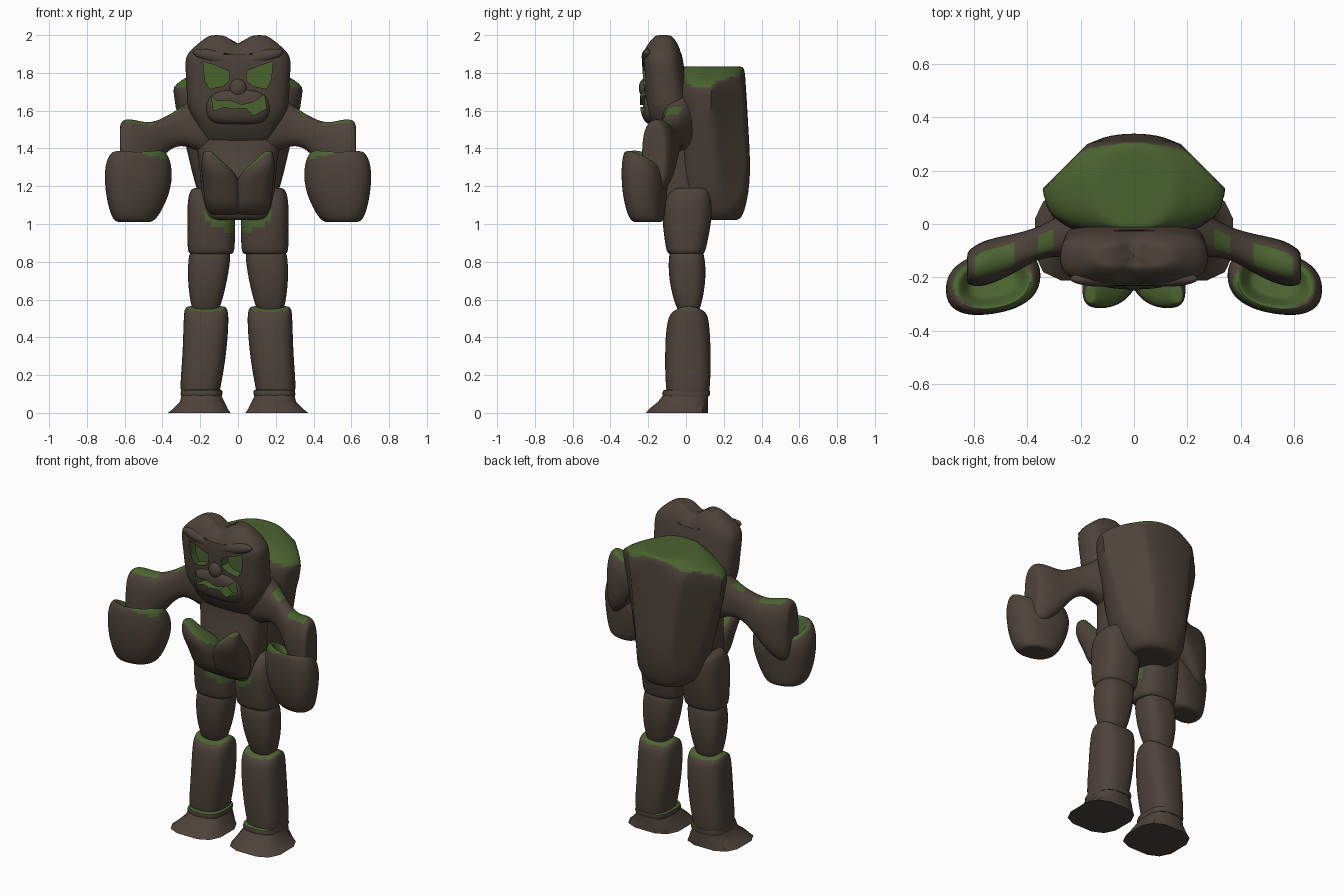
import bpy, bmesh, math
from mathutils import Vector

cube = bpy.data.objects.get("Cube")
if cube:
    bpy.data.objects.remove(cube, do_unlink=True)


def material(name, color):
    m = bpy.data.materials.new(name)
    m.use_nodes = True
    m.diffuse_color = color
    bsdf = next(n for n in m.node_tree.nodes if n.type == 'BSDF_PRINCIPLED')
    bsdf.inputs["Base Color"].default_value = color
    bsdf.inputs["Roughness"].default_value = 0.9
    return m


MATS = [material("bark_brown", (0.075, 0.056, 0.042, 1)),
        material("moss_green", (0.07, 0.125, 0.03, 1))]


def make_object(name, bm):
    bmesh.ops.recalc_face_normals(bm, faces=bm.faces)
    mesh = bpy.data.meshes.new(name)
    bm.to_mesh(mesh)
    bm.free()
    for m in MATS:
        mesh.materials.append(m)
    obj = bpy.data.objects.new(name, mesh)
    bpy.context.collection.objects.link(obj)
    return obj


def finish(obj, moss=None, sub=2, cutters=(), shape=None):
    """Apply subdivision, carving and shaping, then grow moss by a rule."""
    if sub:
        obj.modifiers.new("smooth", 'SUBSURF').levels = sub
    for c in cutters:
        b = obj.modifiers.new("carve", 'BOOLEAN')
        b.object, b.operation, b.solver = c, 'DIFFERENCE', 'EXACT'
    dg = bpy.context.evaluated_depsgraph_get()
    mesh = bpy.data.meshes.new_from_object(obj.evaluated_get(dg))
    obj.modifiers.clear()
    obj.data = mesh
    if shape:
        for v in mesh.vertices:
            shape(v.co)
        mesh.update()
    for p in mesh.polygons:
        p.use_smooth = True
        if moss and moss(p.center, p.normal):
            p.material_index = 1
    mesh.set_sharp_from_angle(angle=math.radians(40))
    return obj


def loft(name, rings, axis='z', side=1, n=16, power=3.0):
    """Rings are (station, a0, a1, b0, b1); each is a rounded box outline."""
    bm = bmesh.new()

    def ring(t, a0, a1, b0, b1, k=1.0):
        verts = []
        for i in range(n):
            w = 2 * math.pi * (i + 0.5) / n
            c, s = math.cos(w), math.sin(w)
            a = (a0 + a1) / 2 + k * (a1 - a0) / 2 * math.copysign(abs(c) ** (2 / power), c)
            b = (b0 + b1) / 2 + k * (b1 - b0) / 2 * math.copysign(abs(s) ** (2 / power), s)
            co = (a, b, t) if axis == 'z' else (t, a, b)
            verts.append(bm.verts.new((co[0] * side, co[1], co[2])))
        return verts

    loops = [ring(*rings[0], k=0.7)] + [ring(*r) for r in rings] + [ring(*rings[-1], k=0.7)]
    for lo, hi in zip(loops, loops[1:]):
        for i in range(n):
            j = (i + 1) % n
            bm.faces.new((lo[i], lo[j], hi[j], hi[i]))
    bm.faces.new(loops[0])
    bm.faces.new(loops[-1])
    return make_object(name, bm)


def lump(name, center, size, tilt=0.0):
    bm = bmesh.new()
    bmesh.ops.create_icosphere(bm, subdivisions=3, radius=1)
    for v in bm.verts:
        x = v.co.x
        v.co = Vector([c + s * d for c, s, d in zip(center, size, v.co)])
        v.co.z += tilt * x
    return finish(make_object(name, bm), sub=0)


def cutter(name, outline, side=1):
    """Mossy prism pushed into the face from the front."""
    bm = bmesh.new()
    face = bm.faces.new([bm.verts.new((x * side, -0.165, z)) for x, z in outline])
    ext = bmesh.ops.extrude_face_region(bm, geom=[face])["geom"]
    for v in ext:
        if isinstance(v, bmesh.types.BMVert):
            v.co.y = -0.4
    for f in bm.faces:
        f.material_index = 1
    obj = make_object(name, bm)
    obj.hide_render = True
    return obj


def chamfer_back(co):
    """Trim the back to six sides in plan, narrowing downward."""
    d = co.y - 0.13
    limit = 0.345 - d if d > 0 else 0.345 + 0.3 * d
    limit *= 1 - 0.5 * max(0.0, 1.7 - co.z)
    co.x = max(-limit, min(limit, co.x))


def notch_crown(co):
    """Dip between the two halves of the crown."""
    if co.z > 1.9:
        co.z -= 0.045 * math.exp(-(co.x / 0.05) ** 2)


def tilt_palm(co):
    """Raise the front and the ends of the hand's rim, and swing it outward."""
    k = max(0.0, (co.z - 1.15) / 0.2)
    u = abs(co.x) - 0.53
    co.z += k * (-0.45 * (co.y + 0.25) + 1.5 * u * u)
    co.y -= 0.15 * u


def peak_shin(co):
    """Shin rim drops toward its front and back."""
    co.z -= 4 * max(0.0, co.z - 0.4) / 0.16 * (co.y - 0.015) ** 2


def palm_moss(c, n):
    return n.z > 0.1 and ((abs(c.x) - .525) / .155) ** 2 + ((c.y + .225) / .095) ** 2 < 1


def arm_moss(c, n):
    return n.z > 0.7 and (0.44 < abs(c.x) < 0.59 or 0.31 < abs(c.x) < 0.355)


def upward(limit):
    return lambda c, n: n.z > limit


SIDES = ((1, "left"), (-1, "right"))

# Torso: hunched back with a mossy top, and the chest in front of it
finish(loft("hunched_back", [
    (1.02, -.14, .14, .02, .29), (1.08, -.19, .19, -.05, .32),
    (1.25, -.245, .245, -.08, .35), (1.5, -.3, .3, -.08, .335),
    (1.67, -.355, .355, -.06, .325), (1.74, -.36, .36, -.05, .32),
    (1.82, -.19, .19, -.035, .315), (1.835, -.15, .15, -.02, .3)],
    power=2.35), moss=upward(0.5), shape=chamfer_back)
finish(loft("chest", [
    (1.02, -.17, .17, -.15, .1), (1.06, -.19, .19, -.18, .1),
    (1.2, -.2, .2, -.18, .1), (1.36, -.21, .21, -.14, .1),
    (1.5, -.25, .25, -.13, .1), (1.6, -.25, .25, -.13, .1)]))

# Head, with carved eyes and mouth
eyes = [cutter(s + "_eye_cutter", [(.045, 1.81), (.045, 1.76), (.08, 1.73), (.15, 1.715),
                                   (.175, 1.76), (.185, 1.86), (.12, 1.84)], k)
        for k, s in SIDES]
mouth = cutter("mouth_cutter", [
    (-.14, 1.675), (-.11, 1.65), (-.05, 1.655), (.02, 1.63), (.08, 1.645), (.14, 1.685),
    (.15, 1.61), (.08, 1.575), (.04, 1.615), (-.03, 1.61), (-.07, 1.62), (-.13, 1.6)])
finish(loft("head", [
    (1.42, -.2, .2, -.12, .04), (1.51, -.21, .21, -.185, .04),
    (1.6, -.275, .275, -.215, .03), (1.72, -.275, .275, -.225, .01),
    (1.84, -.285, .285, -.235, -.01), (1.9, -.28, .28, -.235, -.02),
    (1.95, -.22, .22, -.21, -.035), (2.0, -.16, .16, -.17, -.07)],
    power=3.0), cutters=eyes + [mouth], shape=notch_crown)
finish(loft("muzzle", [
    (1.53, -.13, .13, -.21, -.08), (1.57, -.18, .18, -.24, -.08),
    (1.67, -.18, .18, -.25, -.08), (1.71, -.12, .12, -.235, -.08)]),
    cutters=[mouth])
for c in eyes + [mouth]:
    bpy.data.objects.remove(c, do_unlink=True)
lump("nose", (0, -.22, 1.72), (.045, .03, .05))

for k, s in SIDES:
    lump(s + "_brow", (.12 * k, -.205, 1.885), (.12, .03, .035), tilt=.025 * k)

    # Belly pouch halves, flaring up and forward
    finish(loft(s + "_belly_pouch", [
        (1.05, -.02, .15, -.19, -.05), (1.1, -.03, .18, -.25, -.05),
        (1.2, -.02, .185, -.285, -.08), (1.27, .01, .195, -.315, -.13),
        (1.33, .08, .195, -.32, -.2), (1.385, .14, .185, -.3, -.23)],
        side=k, power=2.4), moss=upward(0.5))

    # Arm, running outward from the shoulder and down to the wrist
    finish(loft(s + "_arm", [
        (.14, -.14, .08, 1.36, 1.74), (.23, -.13, .06, 1.39, 1.68),
        (.3, -.12, .02, 1.42, 1.62), (.38, -.14, -.02, 1.39, 1.57),
        (.47, -.2, -.04, 1.25, 1.53), (.57, -.24, -.06, 1.15, 1.565),
        (.625, -.23, -.1, 1.18, 1.55)], axis='x', side=k, power=2.5), moss=arm_moss)

    # Cupped hand with a mossy palm
    finish(loft(s + "_hand", [
        (1.01, .45, .65, -.28, -.12), (1.05, .41, .68, -.31, -.11),
        (1.19, .345, .71, -.34, -.1), (1.29, .345, .71, -.34, -.1),
        (1.36, .38, .675, -.325, -.12), (1.35, .4, .65, -.3, -.14),
        (1.29, .43, .62, -.28, -.17)], side=k, power=2.4),
        moss=palm_moss, shape=tilt_palm)

    # Leg segments
    finish(loft(s + "_thigh", [
        (.84, .02, .265, -.1, .1), (.88, .015, .27, -.11, .11),
        (1.02, .01, .27, -.13, .14), (1.13, .03, .27, -.12, .14),
        (1.19, .07, .25, -.07, .125)], side=k, power=2.7),
        moss=lambda c, n: abs(c.x) < .17 and c.z > .93 + abs(c.x) / 2 and c.y < .05)
    finish(loft(s + "_knee", [
        (.52, .12, .23, -.03, .06), (.56, .09, .25, -.055, .08),
        (.7, .055, .27, -.095, .11), (.86, .03, .265, -.095, .1)],
        side=k, power=2.7), moss=lambda c, n: n.z < -.6)
    finish(loft(s + "_shin", [
        (.08, .1, .3, -.1, .12), (.14, .09, .31, -.11, .13),
        (.3, .06, .295, -.115, .135), (.5, .045, .29, -.105, .125),
        (.565, .055, .285, -.09, .115)], side=k, power=2.7),
        moss=upward(.75), shape=peak_shin)

    # Foot: ankle collar over a flared base
    finish(loft(s + "_ankle_collar", [
        (.08, .08, .31, -.13, .13), (.125, .075, .305, -.13, .135)],
        side=k), moss=upward(.8), sub=1)
    finish(loft(s + "_foot", [
        (0, .035, .375, -.215, .12), (.02, .05, .35, -.2, .12),
        (.06, .07, .31, -.15, .12), (.1, .09, .3, -.12, .12)],
        side=k, n=12), sub=0)
